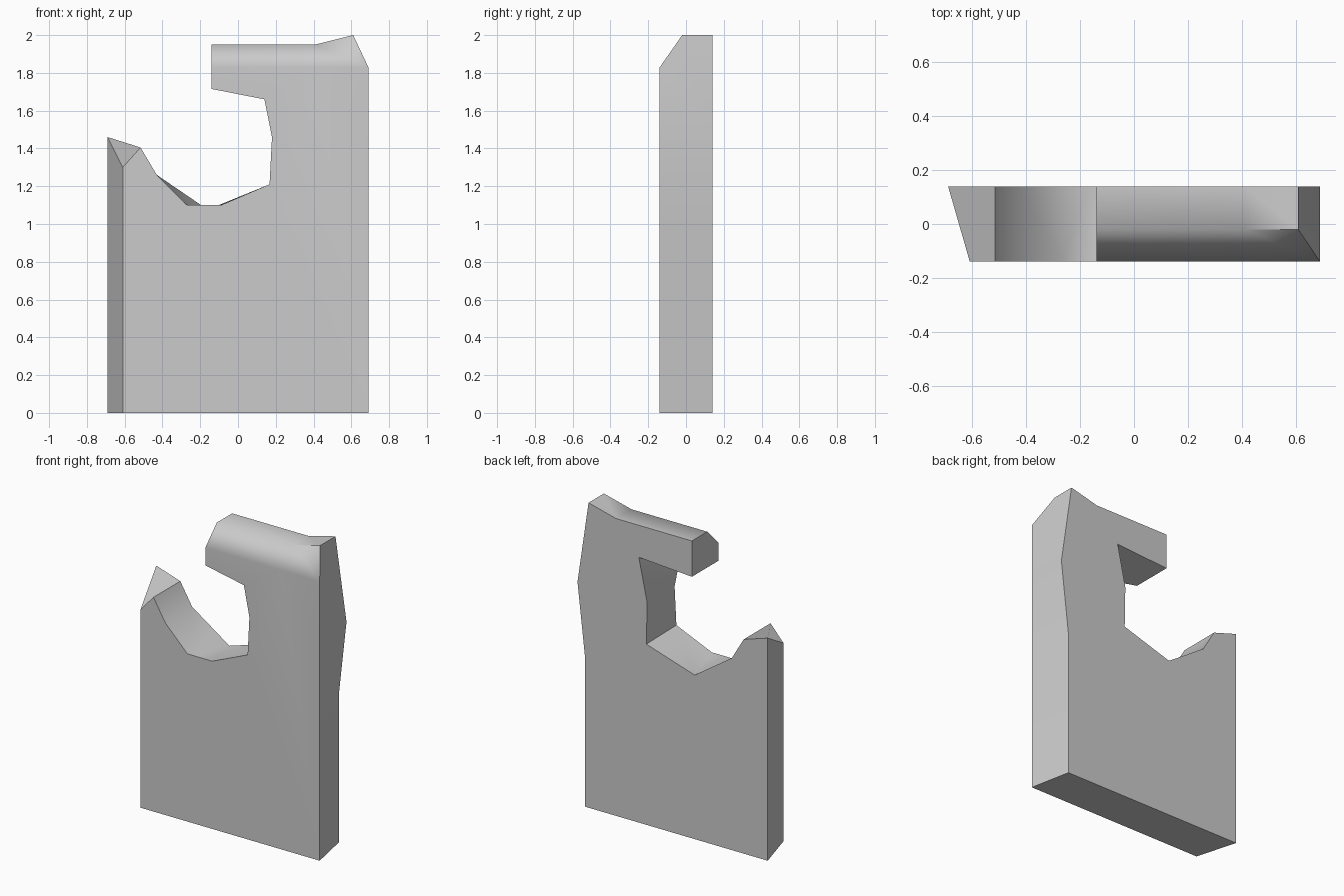
import bpy, bmesh, math

if "Cube" in bpy.data.objects:
    bpy.data.objects.remove(bpy.data.objects["Cube"])

HALF = 0.139      # half thickness
RIDGE_Y = -0.02   # where the top bevel meets the flat top

# Outline: matching front and back points (front x, front z, back x, back z)
OUTLINE = [
    (-0.61, 0, -0.69, 0),            # base
    (0.69, 0, 0.635, 0),
    (0.69, 0.975, 0.635, 0.975),     # right side, bulging at the back
    (0.69, 1.46, 0.69, 1.46),
    (0.69, 1.83, 0.61, 2.0),         # bevelled top
    (0.41, 1.83, 0.41, 1.95),
    (-0.14, 1.83, -0.14, 1.95),
    (-0.14, 1.715, -0.14, 1.715),    # hook underside and throat
    (0.14, 1.66, 0.245, 1.74),
    (0.18, 1.46, 0.185, 1.46),
    (0.167, 1.21, 0.19, 1.185),
    (-0.09, 1.10, -0.16, 1.076),     # back has one point where front has two
    (-0.27, 1.10, -0.16, 1.076),
    (-0.43, 1.26, -0.43, 1.26),
    (-0.516, 1.405, -0.516, 1.405),  # left tip
    (-0.61, 1.30, -0.69, 1.46),
]
BEVELLED = {4, 5, 6}

bm = bmesh.new()
strips = []
for i, (fx, fz, bx, bz) in enumerate(OUTLINE):
    strip = [bm.verts.new((fx, -HALF, fz))]
    if i in BEVELLED:
        strip.append(bm.verts.new((bx, RIDGE_Y, bz)))
    strip.append(bm.verts.new((bx, HALF, bz)))
    strips.append(strip)

# Front and back faces
bm.faces.new([s[0] for s in strips])
bm.faces.new([s[-1] for s in reversed(strips)])

# Rim between front and back
for i, a in enumerate(strips):
    b = strips[(i + 1) % len(strips)]
    if len(a) == len(b):
        for k in range(len(a) - 1):
            bm.faces.new((a[k], a[k + 1], b[k + 1], b[k]))
    else:
        bm.faces.new(a + b[::-1])

bmesh.ops.remove_doubles(bm, verts=bm.verts[:], dist=0.0005)
bmesh.ops.recalc_face_normals(bm, faces=bm.faces[:])
mesh = bpy.data.meshes.new("hooked_plate")
bm.to_mesh(mesh)
bm.free()

plate = bpy.data.objects.new("hooked_plate", mesh)
bpy.context.collection.objects.link(plate)
bpy.context.view_layer.objects.active = plate
plate.select_set(True)
bpy.ops.object.shade_smooth_by_angle(angle=math.radians(50))

# Keep the large faces flat while the bevel stays soft
wn = plate.modifiers.new("flat_faces", 'WEIGHTED_NORMAL')
wn.keep_sharp = True
